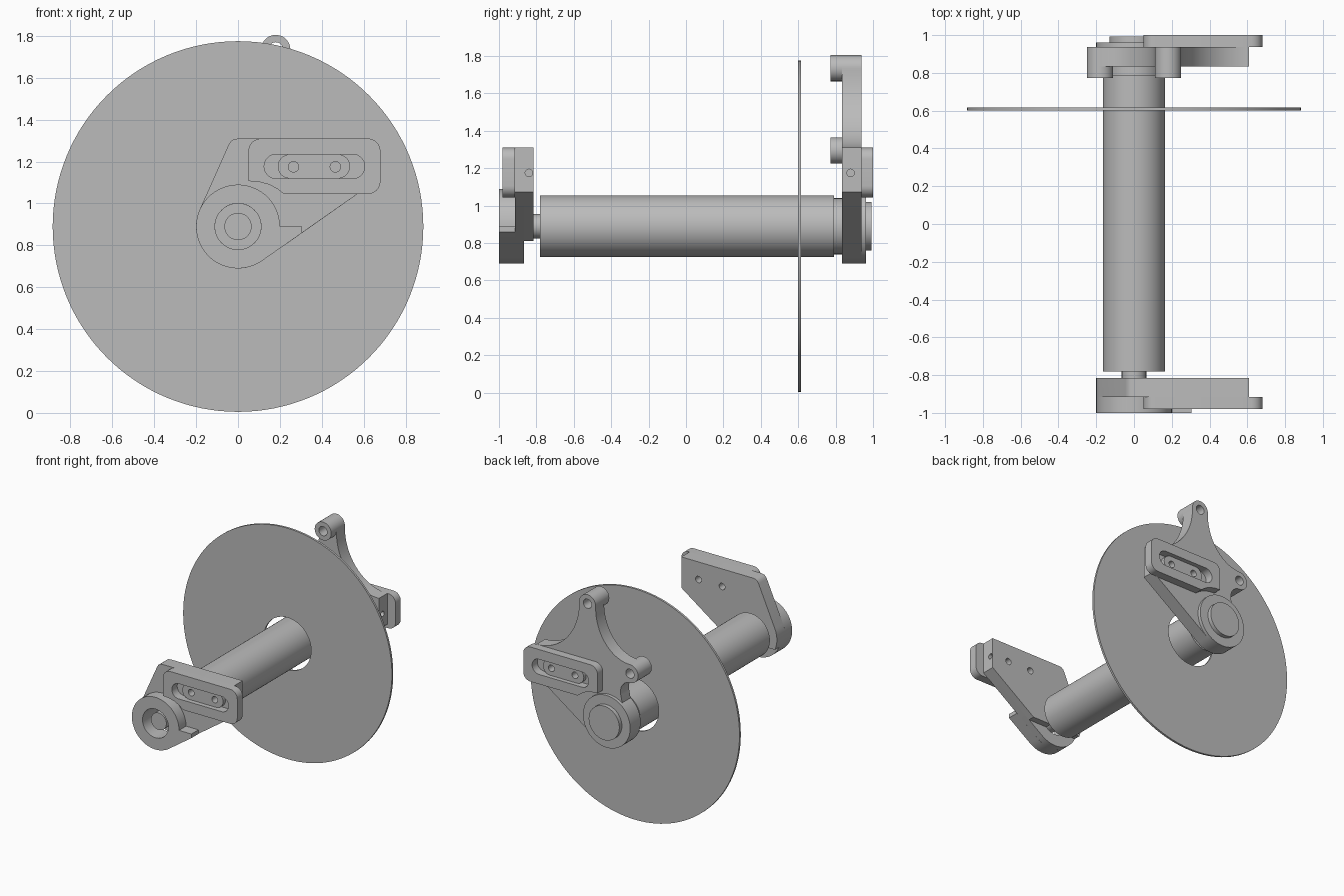
import bpy, bmesh, math

if "Cube" in bpy.data.objects:
    bpy.data.objects.remove(bpy.data.objects["Cube"])

AXIS_Z = 0.89
grey = bpy.data.materials.new("light_grey")
grey.diffuse_color = (0.5, 0.5, 0.5, 1)
grey.use_nodes = True
grey.node_tree.nodes["Principled BSDF"].inputs["Base Color"].default_value = grey.diffuse_color


def arc(cx, cz, rx, a0, a1, rz=None, n=24):
    """Points along an arc (degrees) in hub-relative x, z."""
    rz = rz or rx
    return [(cx + rx * math.cos(math.radians(a0 + (a1 - a0) * i / n)),
             cz + rz * math.sin(math.radians(a0 + (a1 - a0) * i / n))) for i in range(n + 1)]


def circle(cx, cz, r, n=48):
    return arc(cx, cz, r, 0, 360, n=n)[:-1]


def slot(x0, x1, z0, z1):
    r, cz = (z1 - z0) / 2, (z0 + z1) / 2
    return arc(x1 - r, cz, r, -90, 90) + arc(x0 + r, cz, r, 90, 270)


def slab(name, y0, y1, outline, *holes):
    """Flat profile with holes, extruded from y0 to y1."""
    cu = bpy.data.curves.new(name, 'CURVE')
    cu.dimensions = '2D'
    cu.fill_mode = 'BOTH'
    cu.extrude = (y1 - y0) / 2
    for loop in (outline,) + holes:
        sp = cu.splines.new('POLY')
        sp.points.add(len(loop) - 1)
        for p, (x, z) in zip(sp.points, loop):
            p.co = (x, z, 0, 1)
        sp.use_cyclic_u = True
    ob = bpy.data.objects.new(name, cu)
    bpy.context.collection.objects.link(ob)
    ob.rotation_euler = (math.pi / 2, 0, 0)
    ob.location = (0, (y0 + y1) / 2, AXIS_Z)
    bpy.ops.object.select_all(action='DESELECT')
    ob.select_set(True)
    bpy.context.view_layer.objects.active = ob
    bpy.ops.object.convert(target='MESH')
    ob = bpy.context.view_layer.objects.active
    bm = bmesh.new()
    bm.from_mesh(ob.data)
    bmesh.ops.remove_doubles(bm, verts=bm.verts, dist=0.0005)
    bmesh.ops.recalc_face_normals(bm, faces=bm.faces)
    bm.to_mesh(ob.data)
    bm.free()
    ob.data.materials.clear()
    ob.data.materials.append(grey)
    bpy.ops.object.shade_smooth_by_angle(angle=math.radians(30))
    return ob


def side_hole(ob, y):
    """Small blind hole drilled in from the right end of a plate."""
    bpy.ops.mesh.primitive_cylinder_add(vertices=24, radius=0.02, depth=0.1,
                                        location=(0.61, y, AXIS_Z + 0.285),
                                        rotation=(0, math.pi / 2, 0))
    cutter = bpy.context.object
    cutter.name = "side_hole_cutter"
    cutter.hide_render = True
    cutter.hide_set(True)
    mod = ob.modifiers.new("side_hole", 'BOOLEAN')
    mod.operation = 'DIFFERENCE'
    mod.solver = 'EXACT'
    mod.object = cutter


# Shared profiles
hub = circle(0, 0, 0.2, 64)
bore = circle(0, 0, 0.11)
screws = [circle(x, 0.285, 0.025, 24) for x in (0.265, 0.465)]
plate_end = [(0.61, 0.183), (0.61, 0.42)]
plate_corner = [(0.0, 0.42), (-0.022, 0.416), (-0.036, 0.405), (-0.045, 0.39)]
block = (arc(0.11, 0.36, 0.06, 180, 90, n=8) + arc(0.62, 0.36, 0.06, 90, 0, n=8)
         + arc(0.62, 0.215, 0.06, 0, -90, n=8)
         + [(0.22, 0.155), (0.19, 0.178), (0.15, 0.2), (0.1, 0.213), (0.05, 0.217)])
long_slot = slot(0.125, 0.605, 0.229, 0.345)
slider = slot(0.19, 0.535, 0.2295, 0.3445)

# Disc and spindle
slab("disc", 0.6, 0.616, circle(0, 0, 0.885, 128), hub)
slab("tube", -0.78, 0.79, circle(0, 0, 0.165, 64))
slab("rear_collar", 0.79, 0.835, circle(0, 0, 0.15, 64))
slab("front_shaft", -0.96, -0.78, circle(0, 0, 0.065))

# Front bracket: hub with stop tab, plate, open-bottomed backing and slotted block
slab("front_hub", -1.0, -0.915,
     arc(0, 0, 0.2, 0, 305, n=56) + [(0.305, -0.031), (0.305, 0)], bore)
slab("front_plate", -0.915, -0.865,
     arc(0, 0, 0.2, 156, 305) + plate_end + plate_corner, bore, *screws)
backing = slab("front_backing", -0.865, -0.815,
               arc(0, 0, 0.2, 156, 203.6, n=10) + arc(0, 0, 0.11, 226.7, -46.7, n=32)
               + [(0.236, -0.08)] + plate_end + plate_corner, *screws)
side_hole(backing, -0.84)
slab("front_block", -0.98, -0.915, block, long_slot)
slab("front_slider", -0.945, -0.915, slider, *screws)

# Rear bracket: plate with a two-lobed arm
upper, lower = (0.18, 0.845), (-0.18, 0.405)
boss_holes = [circle(*c, 0.035, 32) for c in (upper, lower)]
rear_plate = (arc(0, 0, 0.2, 125, 305, n=32) + plate_end
              + arc(0.61, 0.83, 0.36, 268, 180, 0.41)
              + arc(*upper, 0.07, 0, 180)
              + arc(-0.18, 0.83, 0.29, 0, -88, 0.355)
              + arc(*lower, 0.07, 90, 270)
              + arc(-0.18, 0.245, 0.08, 85, -20, 0.09, 12))
plate = slab("rear_plate", 0.835, 0.937, rear_plate, *screws, *boss_holes)
side_hole(plate, 0.88)
for name, c, hole in zip(("upper_boss", "lower_boss"), (upper, lower), boss_holes):
    slab(name, 0.772, 0.835, circle(*c, 0.07), hole)
slab("rear_block", 0.937, 1.0, block, long_slot)
slab("rear_slider", 0.937, 0.967, slider, *screws)
slab("rear_hub", 0.937, 0.962, hub)
slab("rear_cap", 0.962, 0.993, circle(0, 0, 0.13))
